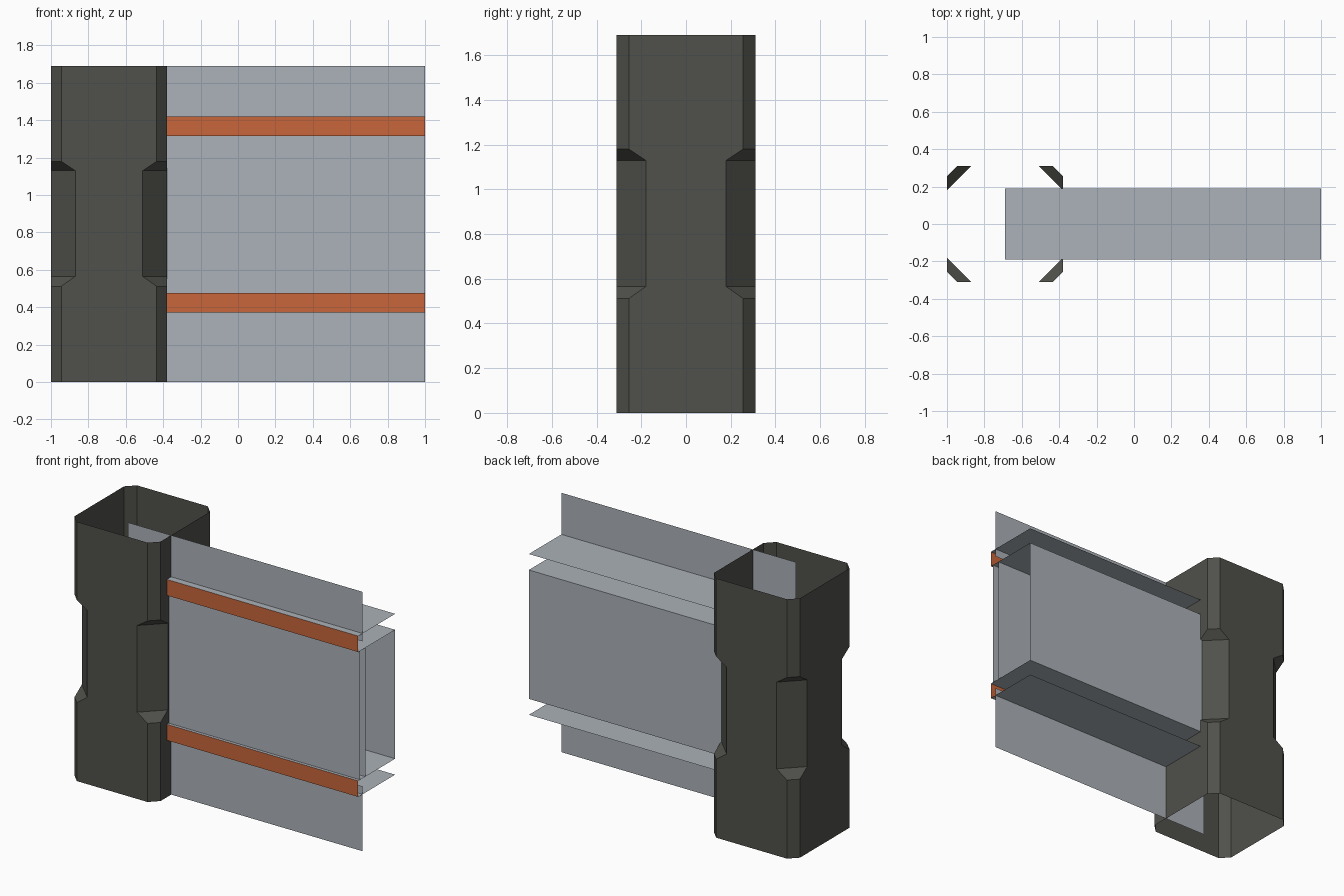
import bpy, bmesh

if "Cube" in bpy.data.objects:
    bpy.data.objects.remove(bpy.data.objects["Cube"])


def material(name, rgb):
    m = bpy.data.materials.new(name)
    m.diffuse_color = (*rgb, 1)
    m.use_nodes = True
    m.node_tree.nodes["Principled BSDF"].inputs["Base Color"].default_value = m.diffuse_color
    return m


DARK = material("dark_metal", (0.080, 0.080, 0.070))
GREY = material("blue_grey", (0.41, 0.445, 0.483))
ORANGE = material("rust_orange", (0.58, 0.133, 0.042))


def finish(bm, name, mat):
    mesh = bpy.data.meshes.new(name)
    bm.to_mesh(mesh)
    bm.free()
    mesh.materials.append(mat)
    ob = bpy.data.objects.new(name, mesh)
    bpy.context.collection.objects.link(ob)
    return ob


def sheet(name, mat, start, end):
    """Thin sheet along x, from (y, z) start to (y, z) end."""
    bm = bmesh.new()
    (y0, z0), (y1, z1) = start, end
    bm.faces.new([bm.verts.new(p) for p in (
        (X0, y0, z0), (X1, y0, z0), (X1, y1, z1), (X0, y1, z1))])
    return finish(bm, name, mat)


# Hollow post: stacked chamfered-square rings, deeper chamfer at the waist
HALF, CX, HEIGHT = 0.31, -0.69, 1.69
bm = bmesh.new()
rings = []
for z, c in ((0, .055), (.512, .055), (.565, .13), (1.13, .13),
             (1.18, .055), (HEIGHT, .055)):
    h, k = HALF, HALF - c
    outline = [(h, -k), (h, k), (k, h), (-k, h), (-h, k), (-h, -k), (-k, -h), (k, -h)]
    rings.append([bm.verts.new((CX + x, y, z)) for x, y in outline])
for lo, hi in zip(rings, rings[1:]):
    for i in range(8):
        j = (i + 1) % 8
        bm.faces.new((lo[i], lo[j], hi[j], hi[i]))
finish(bm, "post", DARK)

# Wall sheets, running from the post centre to the open end
X0, X1 = CX, 1.0
D = 0.19
MID = 0.895                   # centre height of the rail pair
INNER, OUTER = 0.42, 0.524    # rail edges measured from that centre

for side, label, end in ((1, "upper", HEIGHT), (-1, "lower", 0)):
    zi, zo = MID + side * INNER, MID + side * OUTER
    sheet(label + "_rail_strip", ORANGE, (-D, min(zi, zo)), (-D, max(zi, zo)))
    sheet(label + "_outer_shelf", GREY, (-D, zo), (D, zo))
    sheet(label + "_inner_shelf", GREY, (-D, zi), (D, zi))
    ends = sorted((end, (zi + zo) / 2))
    sheet(label + "_wall_panel", GREY, (-0.145, ends[0]), (-0.145, ends[1]))

# Middle panels between the rails
for name, y in (("front_panel", -0.17), ("inner_panel", -0.117), ("back_panel", D)):
    sheet(name, GREY, (y, MID - INNER), (y, MID + INNER))
